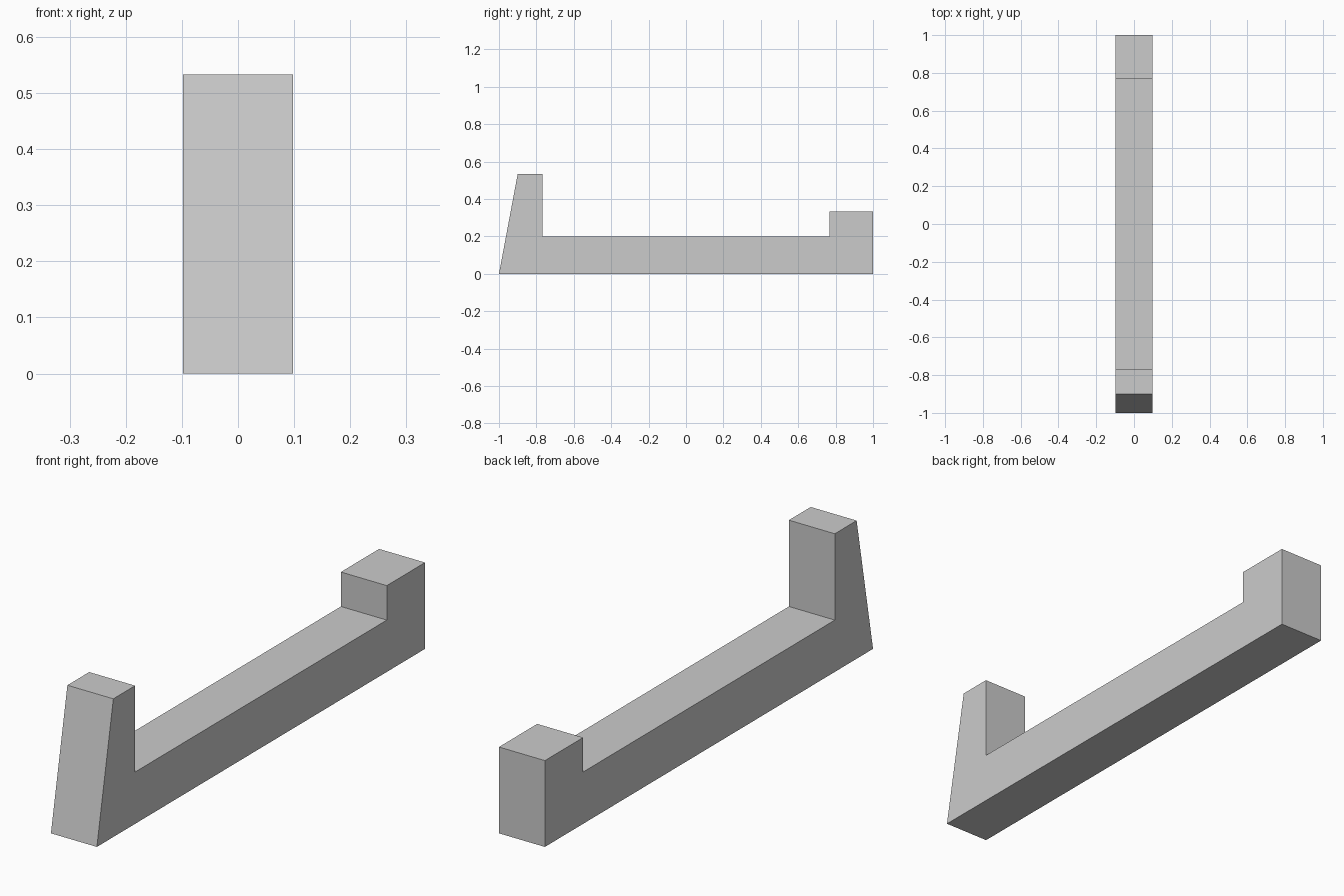
import bpy
import bmesh
from mathutils import Vector

cube = bpy.data.objects.get("Cube")
if cube:
    bpy.data.objects.remove(cube, do_unlink=True)

# Plain grey finish
grey = bpy.data.materials.new("light_grey")
grey.use_nodes = True
colour = (0.6, 0.6, 0.6, 1)
grey.diffuse_color = colour
grey.node_tree.nodes["Principled BSDF"].inputs["Base Color"].default_value = colour

# Side outline (y, z): tall tapered front post, long rail, short rear block
HALF_WIDTH = 0.098
outline = [(-1, 0), (1, 0), (1, 0.333), (0.767, 0.333), (0.767, 0.2),
           (-0.767, 0.2), (-0.767, 0.533), (-0.9, 0.533)]

# Extrude the outline across the width
bm = bmesh.new()
side = bm.faces.new([bm.verts.new((-HALF_WIDTH, y, z)) for y, z in outline])
extruded = bmesh.ops.extrude_face_region(bm, geom=[side], use_keep_orig=True)
moved = [v for v in extruded["geom"] if isinstance(v, bmesh.types.BMVert)]
bmesh.ops.translate(bm, verts=moved, vec=Vector((2 * HALF_WIDTH, 0, 0)))
bmesh.ops.recalc_face_normals(bm, faces=bm.faces[:])

mesh = bpy.data.meshes.new("bracket_rail")
bm.to_mesh(mesh)
bm.free()
mesh.materials.append(grey)
rail = bpy.data.objects.new("bracket_rail", mesh)
bpy.context.collection.objects.link(rail)
